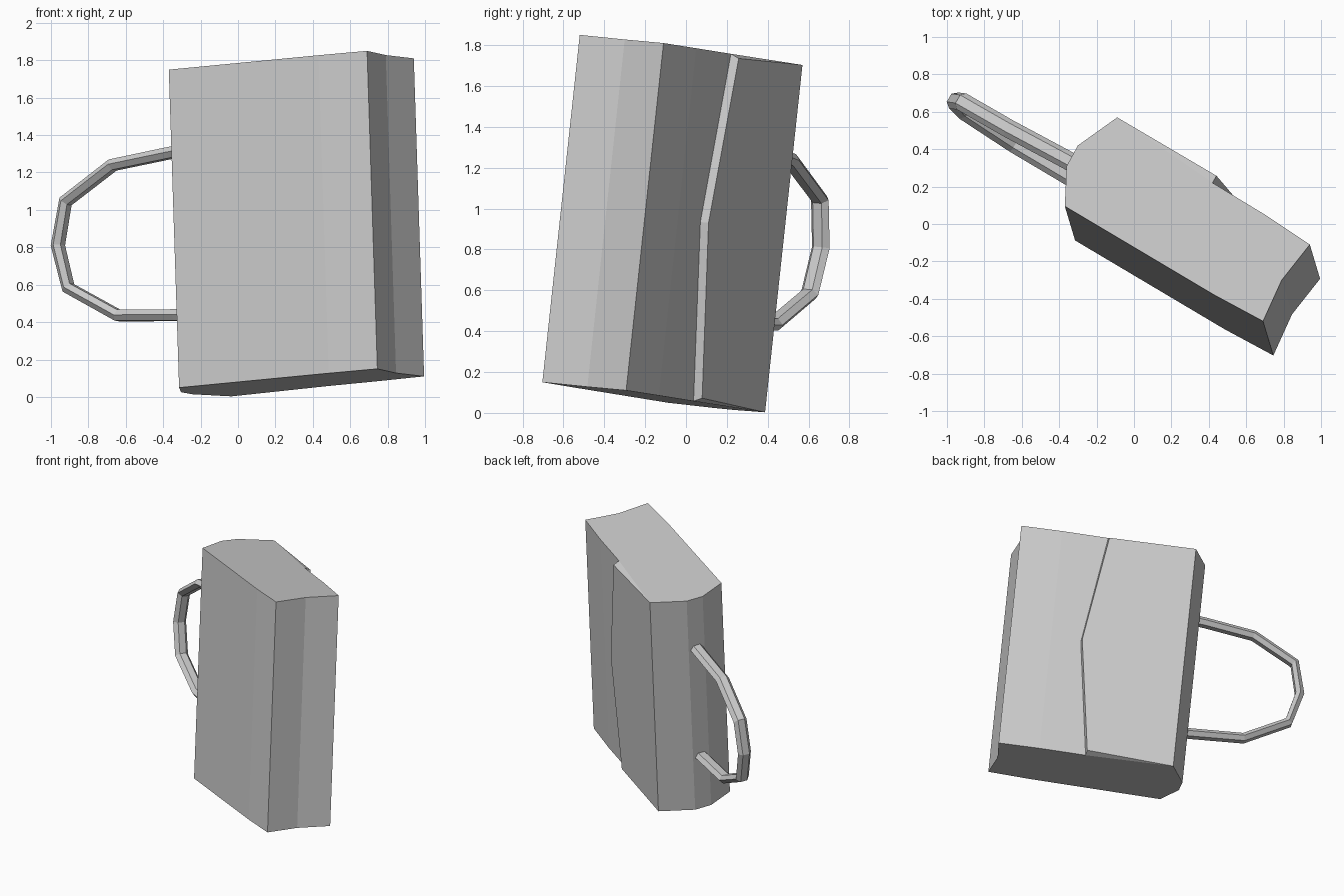
import bpy
import bmesh
from mathutils import Vector

if "Cube" in bpy.data.objects:
    bpy.data.objects.remove(bpy.data.objects["Cube"], do_unlink=True)

grey = bpy.data.materials.new("plain grey")
grey.use_nodes = True
colour = (0.6, 0.6, 0.6, 1)
grey.diffuse_color = colour
grey.node_tree.nodes["Principled BSDF"].inputs["Base Color"].default_value = colour

AXIS = Vector((0.055, -0.183, -1.70))   # top of the body to its bottom


def on_body(x, y, t):
    """Point of the leaning body's section, t = 0 at the top and 1 at the bottom."""
    return Vector((x, y, 1.771 + 0.028 * x - 0.115 * y)) + AXIS * t


def loft(name, rings):
    """Closed solid through a list of equal-length rings."""
    bm = bmesh.new()
    loops = [[bm.verts.new(p) for p in ring] for ring in rings]
    for a, b in zip(loops, loops[1:]):
        for i in range(len(a)):
            j = (i + 1) % len(a)
            bm.faces.new((a[i], a[j], b[j], b[i]))
    bm.faces.new(loops[0])
    bm.faces.new(loops[-1])
    bmesh.ops.recalc_face_normals(bm, faces=bm.faces)
    mesh = bpy.data.meshes.new(name)
    bm.to_mesh(mesh)
    bm.free()
    mesh.materials.append(grey)
    obj = bpy.data.objects.new(name, mesh)
    bpy.context.collection.objects.link(obj)
    return obj


# Body: rounded spine on one end, hollow on the other
section = [(-0.37, 0.095), (-0.36, 0.31), (-0.30, 0.42), (-0.09, 0.57),
           (0.42, 0.22), (0.70, 0.05), (0.94, -0.11),
           (0.79, -0.30), (0.69, -0.52), (0.43, -0.38)]
loft("body", [[on_body(x, y, t) for x, y in section] for t in (0, 1)])

# Back flap: a thin wedge opening from the back corner to a bent free edge
flap = []
for x, y, t, inset in ((0.42, 0.22, 0, 0.011), (0.52, 0.16, 0.49, 0), (0.42, 0.22, 1, -0.011)):
    flap.append([on_body(-0.09, 0.57, t), on_body(x, y, t),
                 on_body(x + 0.02, y + 0.04, t + inset)])
loft("back_flap", flap)

# Handle: flattened six-sided bar bent into a loop
path = [Vector(p) for p in (
    (-0.25, 0.28, 1.325), (-0.36, 0.344, 1.305), (-0.67, 0.51, 1.24),
    (-0.922, 0.655, 1.045), (-0.963, 0.66, 0.81), (-0.907, 0.605, 0.583),
    (-0.64, 0.43, 0.435), (-0.33, 0.246, 0.437), (-0.22, 0.185, 0.437))]
side = Vector((0.5, 0.86, -0.08)).normalized()
profile = [(0.05, 0), (0.025, 0.03), (-0.025, 0.03),
           (-0.05, 0), (-0.025, -0.03), (0.025, -0.03)]
rings = []
for i, p in enumerate(path):
    tangent = path[min(i + 1, len(path) - 1)] - path[max(i - 1, 0)]
    out = side.cross(tangent).normalized()
    rings.append([p + side * u + out * v for u, v in profile])
loft("handle", rings)
